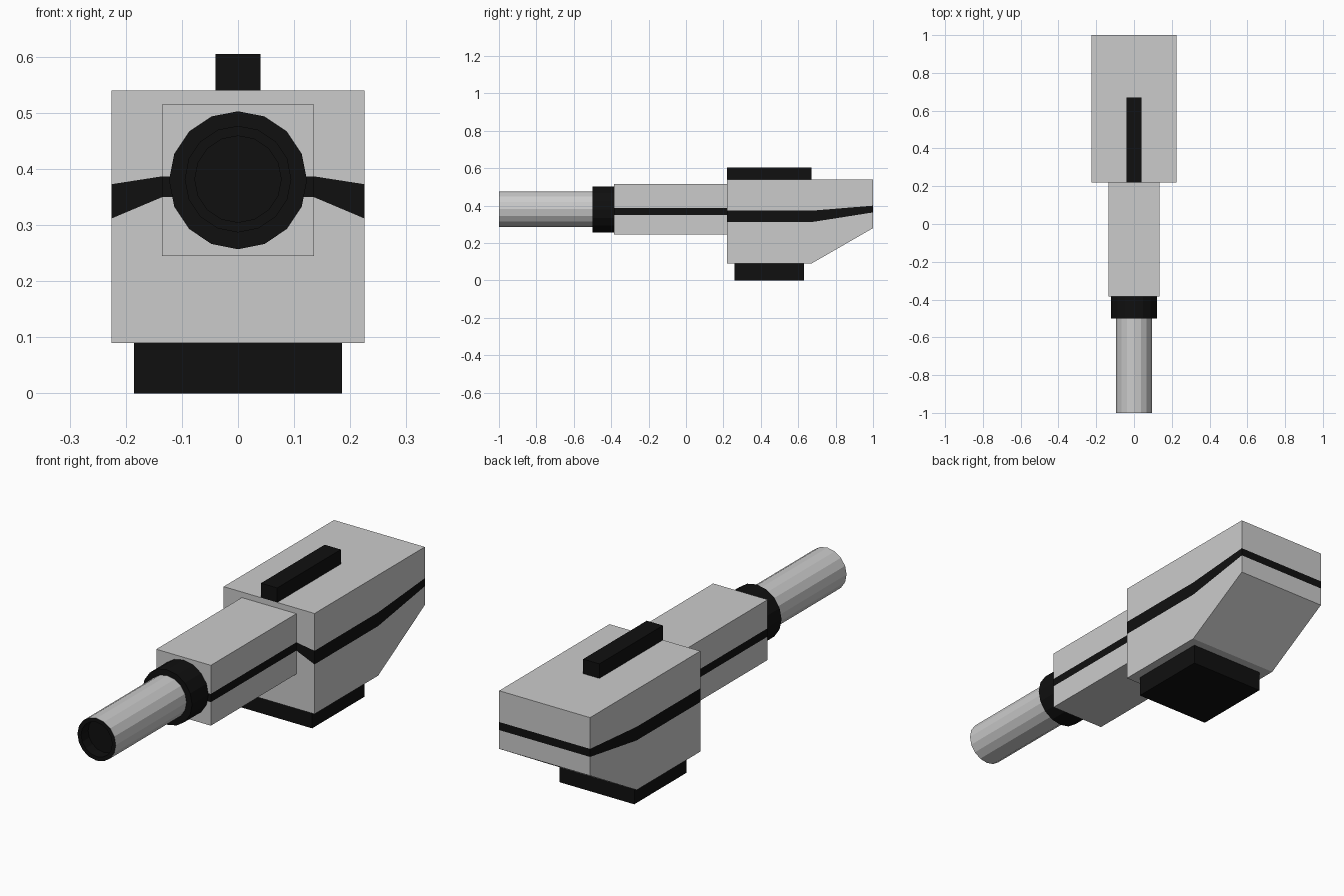
import bpy, bmesh
from mathutils import Matrix, Vector

if "Cube" in bpy.data.objects:
    bpy.data.objects.remove(bpy.data.objects["Cube"])

black = bpy.data.materials.new("black")
black.diffuse_color = (0.005, 0.005, 0.005, 1)
black.use_nodes = True
black.node_tree.nodes["Principled BSDF"].inputs["Base Color"].default_value = black.diffuse_color
grey = bpy.data.materials.new("grey")
grey.diffuse_color = (0.8, 0.8, 0.8, 1)
grey.use_nodes = True
grey.node_tree.nodes["Principled BSDF"].inputs["Base Color"].default_value = grey.diffuse_color


def finish(bm, name, *mats):
    bmesh.ops.recalc_face_normals(bm, faces=bm.faces[:])
    me = bpy.data.meshes.new(name)
    bm.to_mesh(me)
    bm.free()
    for m in mats:
        me.materials.append(m)
    ob = bpy.data.objects.new(name, me)
    bpy.context.collection.objects.link(ob)
    return ob


def box(name, half_width, y0, y1, z0, z1):
    bm = bmesh.new()
    mat = (Matrix.Translation((0, (y0 + y1) / 2, (z0 + z1) / 2))
           @ Matrix.Diagonal((2 * half_width, y1 - y0, z1 - z0, 1)))
    bmesh.ops.create_cube(bm, size=1, matrix=mat)
    finish(bm, name, black)


def tube(radius, y0, y1, z):
    bm = bmesh.new()
    mat = Matrix.Translation((0, (y0 + y1) / 2, z)) @ Matrix.Rotation(1.57079633, 4, 'X')
    bmesh.ops.create_cone(bm, cap_ends=True, segments=16, radius1=radius,
                          radius2=radius, depth=y1 - y0, matrix=mat)
    return bm


def banded_block(name, half, caps):
    """Mirrored outline of (x, y, four heights); the middle band is black."""
    bm = bmesh.new()
    n = len(half)
    outline = half + [(-x, y, zs) for x, y, zs in reversed(half)]
    rings = [[bm.verts.new((x, y, zs[k])) for x, y, zs in outline] for k in range(4)]
    for k in range(3):
        for i in range(2 * n):
            j = (i + 1) % (2 * n)
            f = bm.faces.new((rings[k][i], rings[k][j], rings[k + 1][j], rings[k + 1][i]))
            f.material_index = int(k == 1)
    for ring in (rings[0], rings[3]):
        for a, b in caps:
            bm.faces.new(ring[a:b + 1] + ring[2 * n - 1 - b:2 * n - a])
    finish(bm, name, grey, black)


# Rear housing with sloped underside and a stripe that bends around it
banded_block("rear_housing", [
    (0.135, 0.22, (0.09, 0.35, 0.387, 0.54)),
    (0.225, 0.22, (0.09, 0.312, 0.373, 0.54)),
    (0.225, 0.67, (0.09, 0.312, 0.373, 0.54)),
    (0.225, 1.0, (0.28, 0.364, 0.40, 0.54))], [(0, 2), (2, 3)])

# Narrower front housing
front_z = (0.245, 0.35, 0.387, 0.515)
banded_block("front_housing", [(0.135, -0.385, front_z), (0.135, 0.22, front_z)], [(0, 1)])

# Top rail and base mount
box("top_rail", 0.04, 0.22, 0.67, 0.54, 0.605)
box("base_mount", 0.185, 0.26, 0.63, 0.0, 0.09)

# Collar
finish(tube(0.123, -0.5, -0.385, 0.38), "collar", black)

# Barrel with recessed black muzzle
bm = tube(0.095, -1.0, -0.5, 0.382)
muzzle = min(bm.faces, key=lambda f: f.calc_center_median().y)
muzzle.material_index = 1
rim = bmesh.ops.inset_region(bm, faces=[muzzle], thickness=0.018)["faces"]
for f in rim:
    f.material_index = 1
bore = bmesh.ops.extrude_face_region(bm, geom=[muzzle])["geom"]
bmesh.ops.translate(bm, vec=Vector((0, 0.05, 0)),
                    verts=[g for g in bore if isinstance(g, bmesh.types.BMVert)])
if muzzle.is_valid:
    bm.faces.remove(muzzle)
for f in bm.faces:
    c = f.calc_center_median()
    if c.y < -0.9:
        f.material_index = 1
finish(bm, "barrel", grey, black)
